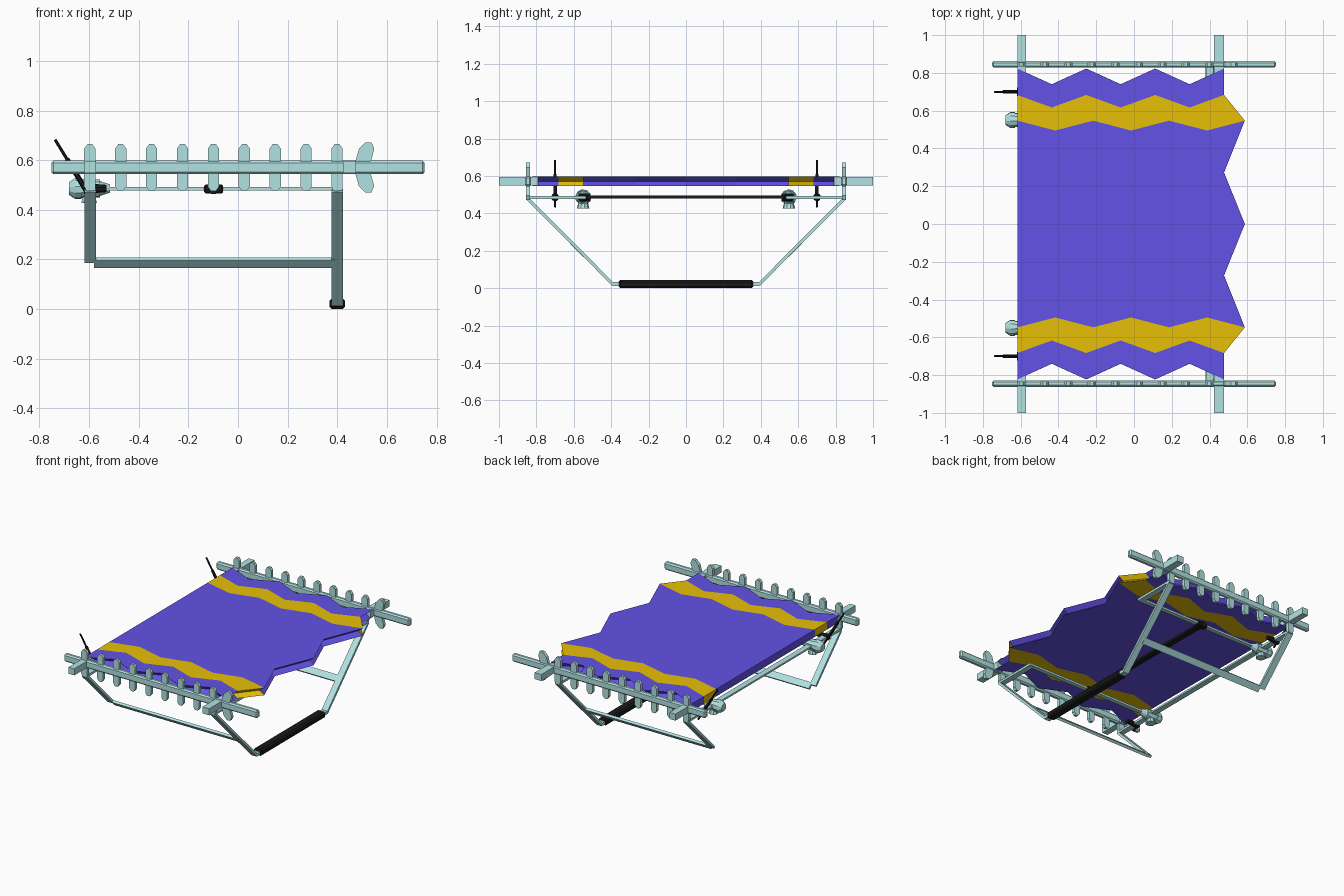
import bpy, bmesh, math
from mathutils import Vector, Matrix

if "Cube" in bpy.data.objects:
    bpy.data.objects.remove(bpy.data.objects["Cube"])


def material(name, rgb):
    m = bpy.data.materials.new(name)
    m.diffuse_color = (*rgb, 1)
    m.use_nodes = True
    m.node_tree.nodes["Principled BSDF"].inputs["Base Color"].default_value = m.diffuse_color
    return m


TEAL = material("pale_teal", (0.45, 0.76, 0.76))
PURPLE = material("purple", (0.125, 0.085, 0.80))
YELLOW = material("mustard", (0.80, 0.53, 0.002))
BLACK = material("black", (0.01, 0.01, 0.01))


def finish(name, bm, *mats):
    bmesh.ops.recalc_face_normals(bm, faces=bm.faces)
    me = bpy.data.meshes.new(name)
    bm.to_mesh(me)
    bm.free()
    for m in mats:
        me.materials.append(m)
    ob = bpy.data.objects.new(name, me)
    bpy.context.collection.objects.link(ob)
    return ob


def frame(p, q, side):
    """Matrix with local z along p-q and local x along side."""
    p, q = Vector(p), Vector(q)
    z = (q - p).normalized()
    x = Vector(side)
    x = (x - z * x.dot(z)).normalized()
    rot = Matrix((x, z.cross(x), z)).transposed().to_4x4()
    return Matrix.Translation((p + q) / 2) @ rot, (q - p).length


def beam(name, p, q, w, t, side, mat=TEAL, bevel=0.0):
    """Flat bar from p to q, w wide along side and t thick."""
    mx, length = frame(p, q, side)
    bm = bmesh.new()
    bmesh.ops.create_cube(bm, size=1)
    bmesh.ops.scale(bm, vec=(w, t, length), verts=bm.verts)
    if bevel:
        bmesh.ops.bevel(bm, geom=bm.edges[:], offset=bevel, segments=1, affect='EDGES')
    bmesh.ops.transform(bm, matrix=mx, verts=bm.verts)
    return finish(name, bm, mat)


def rod(name, p, q, r1, r2, mat=TEAL, sides=10):
    mx, length = frame(p, q, (0.3, 0.2, 1) if abs(p[2] - q[2]) < 0.05 else (0, 1, 0))
    bm = bmesh.new()
    bmesh.ops.create_cone(bm, cap_ends=True, segments=sides, radius1=r1, radius2=r2, depth=length)
    bmesh.ops.transform(bm, matrix=mx, verts=bm.verts)
    return finish(name, bm, mat)


def peg(name, x, z0, z1, y, lean=0.0, w=0.045, t=0.022, c=0.013):
    """Slat with clipped corners at both ends; lean tilts it towards +x."""
    h = w / 2
    outline = [(-h + c, z0), (h - c, z0), (h, z0 + c * 1.4), (h, z1 - c * 1.4),
               (h - c, z1), (-h + c, z1), (-h, z1 - c * 1.4), (-h, z0 + c * 1.4)]
    bm = bmesh.new()
    f = bm.faces.new([bm.verts.new((x + u + lean * abs(z - 0.57), y - t / 2, z)) for u, z in outline])
    ext = bmesh.ops.extrude_face_region(bm, geom=[f])
    bmesh.ops.translate(bm, vec=(0, t, 0), verts=[v for v in ext['geom'] if isinstance(v, bmesh.types.BMVert)])
    return finish(name, bm, TEAL)


# Cloth: zigzag panels with a pinched outer edge
def zigzag(x0, x1, peak, dip):
    return [(round(x0 + (x1 - x0) * i / 6, 4), dip if i % 2 else peak) for i in range(7)]


outer = zigzag(-0.618, 0.477, 0.823, 0.74)
upper = zigzag(-0.618, 0.477, 0.683, 0.617)
lower = zigzag(-0.618, 0.587, 0.547, 0.495)


def flip(line):
    return [(x, -y) for x, y in line]


tip = [(0.477, 0.272), (0.587, 0.0), (0.477, -0.272)]
panels = [(outer + upper[::-1], 0), (upper + lower[::-1], 1),
          (lower + tip + flip(lower)[::-1], 0),
          (flip(upper) + flip(lower)[::-1], 1), (flip(outer) + flip(upper)[::-1], 0)]


def pinch(p):
    x, y = p
    if abs(y) > 0.73:
        y -= math.copysign(0.03, y)
    if x > 0.47:
        x -= 0.035
    return x, y


bm = bmesh.new()
cache = {}


def vert(p, level):
    if (p, level) not in cache:
        x, y = pinch(p) if level == 1 else p
        cache[p, level] = bm.verts.new((x, y, 0.546 + 0.0255 * level))
    return cache[p, level]


edges = {}
for pts, mat in panels:
    for level in (0, 2):
        bm.faces.new([vert(p, level) for p in pts]).material_index = mat
    for a, b in zip(pts, pts[1:] + pts[:1]):
        edges.setdefault(frozenset((a, b)), []).append((a, b, mat))
for shared in edges.values():
    if len(shared) == 1:
        a, b, mat = shared[0]
        for k in (0, 1):
            bm.faces.new([vert(a, k), vert(b, k), vert(b, k + 1), vert(a, k + 1)]).material_index = mat
finish("cloth", bm, PURPLE, YELLOW)

for s in (-1, 1):
    Y = 0.845 * s
    # Cross bar ends sticking out of the cloth
    beam("back_cross_bar", (-0.595, 0.76 * s, 0.571), (-0.595, s, 0.571), 0.045, 0.046, (1, 0, 0))
    beam("front_cross_bar", (0.45, 0.79 * s, 0.571), (0.45, s, 0.571), 0.052, 0.046, (1, 0, 0))

    # Side rail with its row of pegs
    beam("side_rail", (-0.752, Y, 0.571), (0.752, Y, 0.571), 0.034, 0.054, (0, 1, 0), bevel=0.009)
    for i in range(9):
        peg("peg", -0.597 + 0.1245 * i, 0.475, 0.665, Y)
    peg("leaning_peg_top", 0.497, 0.57, 0.672, Y, 0.28, 0.062, c=0.019)
    peg("leaning_peg_bottom", 0.497, 0.47, 0.57, Y, 0.28, 0.062, c=0.019)

    # Sloping legs and the strut that joins them
    low, mid = (0.39 * s, 0.02), (0.557 * s, 0.187)
    beam("long_leg", (0.4, Y, 0.478), (0.4, *low), 0.045, 0.017, (1, 0, 0))
    beam("short_leg", (-0.595, Y, 0.478), (-0.595, 0.562 * s, 0.192), 0.045, 0.017, (1, 0, 0))
    beam("strut", (-0.58, *mid), (0.39, *mid), 0.045, 0.017, (0, s, 1))
    beam("handle_end", (0.4, 0.395 * s, 0.022), (0.4, 0.35 * s, 0.022), 0.045, 0.02, (1, 0, 0))

    # Upper inner frame
    for x in (-0.595, 0.4):
        beam("inner_arm", (x, 0.855 * s, 0.485), (x, 0.54 * s, 0.485), 0.04, 0.016, (1, 0, 0))
    beam("inner_rail", (-0.6, 0.55 * s, 0.485), (0.42, 0.55 * s, 0.485), 0.03, 0.014, (0, 1, 0))
    rod("grip_collar", (-0.1, 0.51 * s, 0.484), (-0.1, 0.575 * s, 0.484), 0.022, 0.022, BLACK, 8)
    beam("grip_clamp", (-0.137, 0.55 * s, 0.484), (-0.06, 0.55 * s, 0.484), 0.04, 0.036, (0, 1, 0), BLACK, 0.006)

    # Round joint at the back corner
    yj = 0.55 * s
    rod("joint_cap", (-0.68, yj, 0.486), (-0.655, yj, 0.486), 0.026, 0.043)
    rod("joint_disc", (-0.655, yj, 0.486), (-0.63, yj, 0.486), 0.043, 0.043)
    rod("joint_body", (-0.63, yj, 0.486), (-0.555, yj, 0.486), 0.038, 0.036)
    rod("joint_nose", (-0.555, yj, 0.486), (-0.515, yj, 0.486), 0.03, 0.016)
    rod("joint_foot", (-0.6, yj, 0.427), (-0.6, yj, 0.47), 0.033, 0.022)

    # Lever with a small hub
    yl = 0.7 * s
    rod("lever", (-0.737, yl, 0.683), (-0.585, yl, 0.435), 0.006, 0.007, BLACK, 6)
    rod("lever_sleeve", (-0.69, yl, 0.606), (-0.61, yl, 0.476), 0.01, 0.011, BLACK, 6)
    rod("lever_hub", (-0.62, yl, 0.486), (-0.53, yl, 0.486), 0.022, 0.015, BLACK, 8)

# Rear bar, thin grip and main handle
beam("rear_bar", (-0.595, -0.55, 0.487), (-0.595, 0.55, 0.487), 0.04, 0.012, (1, 0, 0))
beam("thin_grip", (-0.1, -0.55, 0.487), (-0.1, 0.55, 0.487), 0.042, 0.017, (1, 0, 0), BLACK)
beam("main_handle", (0.4, -0.36, 0.022), (0.4, 0.36, 0.022), 0.062, 0.044, (1, 0, 0), BLACK, 0.01)
